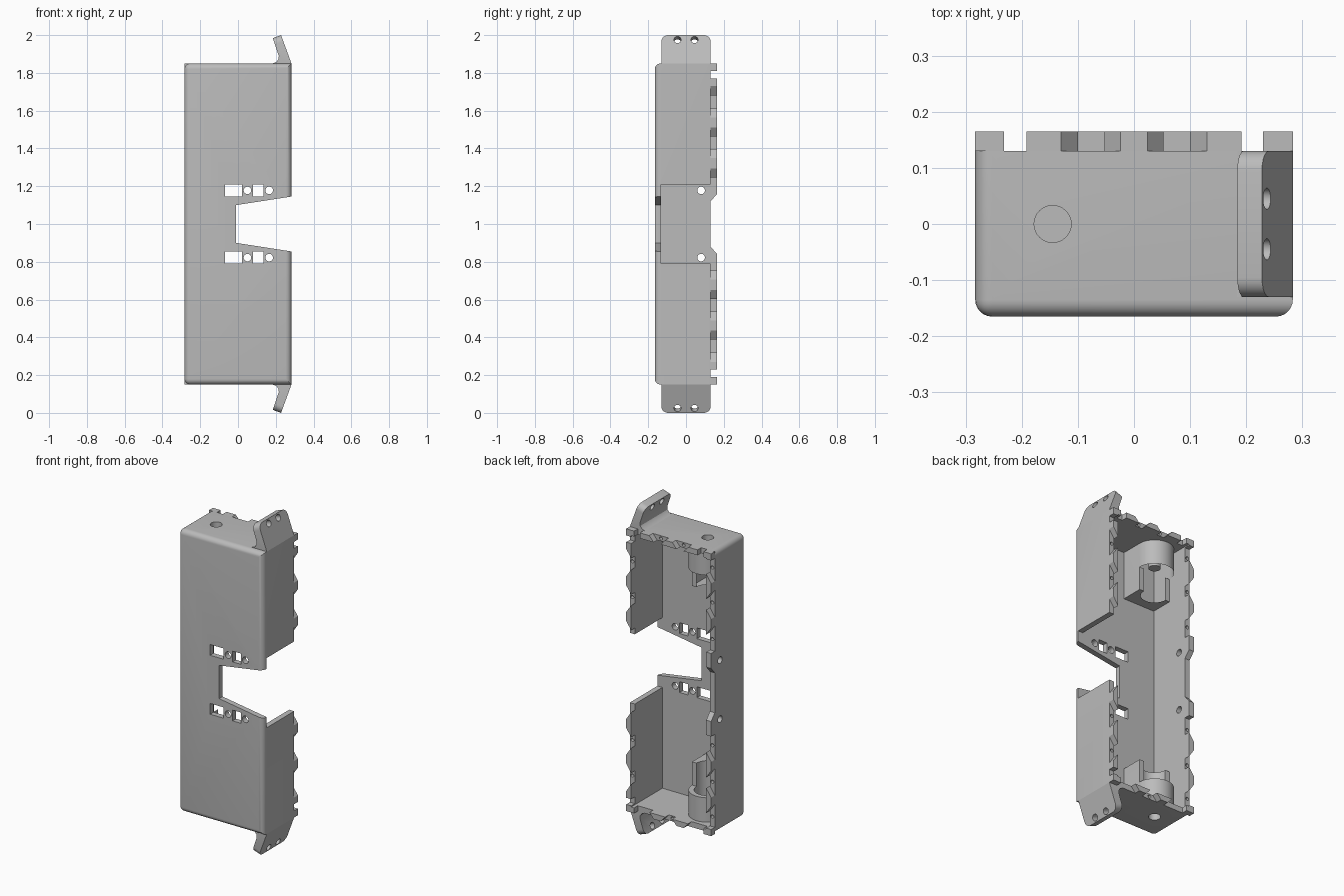
import bpy, bmesh, math
from mathutils import Vector

cube = bpy.data.objects.get("Cube")
if cube:
    bpy.data.objects.remove(cube, do_unlink=True)

mat = bpy.data.materials.new("plain grey")
mat.use_nodes = True
GREY = (0.5, 0.5, 0.5, 1)
mat.diffuse_color = GREY
mat.node_tree.nodes["Principled BSDF"].inputs["Base Color"].default_value = GREY

X0, X1, FRONT, RIM, TEETH = -0.283, 0.283, -0.165, 0.13, 0.165
LOW, HIGH, MID, WALL = 0.15, 1.85, 1.0, 0.033


def place(axis, u, v, w):
    """Point with w along the axis and u, v on the other two axes."""
    return {"x": (w, u, v), "y": (u, w, v), "z": (u, v, w)}[axis]


def finish(name, bm):
    bmesh.ops.recalc_face_normals(bm, faces=bm.faces)
    mesh = bpy.data.meshes.new(name)
    bm.to_mesh(mesh)
    bm.free()
    mesh.materials.append(mat)
    ob = bpy.data.objects.new(name, mesh)
    bpy.context.collection.objects.link(ob)
    return ob


def prism(name, pts, axis, a, b):
    bm = bmesh.new()
    ends = [[bm.verts.new(place(axis, u, v, w)) for u, v in pts] for w in (a, b)]
    bm.faces.new(ends[0])
    bm.faces.new(ends[1][::-1])
    for i in range(len(pts)):
        j = (i + 1) % len(pts)
        bm.faces.new((ends[0][i], ends[0][j], ends[1][j], ends[1][i]))
    return finish(name, bm)


def rect(u0, u1, v0, v1):
    return [(u0, v0), (u1, v0), (u1, v1), (u0, v1)]


def circle(u, v, r, n=32):
    return [(u + r * math.cos(2 * math.pi * i / n), v + r * math.sin(2 * math.pi * i / n))
            for i in range(n)]


def boolean(ob, tools, operation="DIFFERENCE"):
    bpy.context.view_layer.objects.active = ob
    for tool in tools:
        mod = ob.modifiers.new("bool", "BOOLEAN")
        mod.operation, mod.solver, mod.object = operation, "EXACT", tool
        bpy.ops.object.modifier_apply(modifier=mod.name)
        bpy.data.objects.remove(tool, do_unlink=True)


def smooth(ob):
    bpy.ops.object.select_all(action="DESELECT")
    ob.select_set(True)
    bpy.context.view_layer.objects.active = ob
    bpy.ops.object.shade_smooth_by_angle(angle=math.radians(30))


def flip(pts, side):
    """Mirror a (u, z) outline about the middle height."""
    return [(u, MID + side * (z - MID)) for u, z in pts]


# Housing: box with rounded front edges and rounded corners on its right
housing = prism("housing", rect(X0, X1, LOW, HIGH), "y", FRONT, RIM)
bm = bmesh.new()
bm.from_mesh(housing.data)
round_edges = []
for e in bm.edges:
    a, b = (v.co for v in e.verts)
    if max(a.y, b.y) < 0 or (a.x < 0 and b.x < 0 and abs(a.y - b.y) > 0.1):
        round_edges.append(e)
bmesh.ops.bevel(bm, geom=round_edges, offset=0.03, segments=6, profile=0.5, affect="EDGES")
bm.to_mesh(housing.data)
bm.free()

# Cavity, side gap and tapered front notch
cuts = [
    prism("cavity", rect(X0 + WALL, X1 - WALL, LOW + WALL, HIGH - WALL), "y", FRONT + WALL, 0.3),
    prism("side_gap", rect(FRONT + WALL, 0.3, MID - 0.21, MID + 0.21), "x", 0.2, 0.4),
    prism("notch", [(-0.01, MID - 0.1), (0.3, MID - 0.148), (0.3, MID + 0.148), (-0.01, MID + 0.1)],
          "y", -0.3, 0),
]
for s in (1, -1):
    # Connector windows and indicator holes, side hole, cable hole
    for x0, x1 in ((-0.07, 0.02), (0.08, 0.135)):
        cuts.append(prism("window", flip(rect(x0, x1, 1.145, 1.21), s), "y", -0.3, 0))
    for x in (0.05, 0.165):
        cuts.append(prism("round_hole", flip(circle(x, 1.178, 0.02), s), "y", -0.3, 0))
    cuts.append(prism("side_hole", flip(circle(0.08, 1.178, 0.02), s), "x", -0.4, -0.2))
    end = MID + s * 0.85
    cuts.append(prism("cable_hole", circle(-0.145, 0, 0.033), "z", end - 0.06, end + 0.06))
    # Small blind holes in the rim gaps
    for x, heights in ((X1 - WALL / 2, (1.645, 1.43)), (X0 + WALL / 2, (1.75, 1.54, 1.32))):
        for z in heights:
            cuts.append(prism("pin_hole", flip(circle(x, z, 0.01, 16), s), "y", 0.1, 0.2))
    for x in ((-0.076, 0.076) if s > 0 else (0,)):
        cuts.append(prism("pin_hole", circle(x, end - s * WALL / 2, 0.01, 16), "y", 0.1, 0.2))
boolean(housing, cuts)
smooth(housing)


# Interlocking rim teeth, narrow outside and wide inside
def tooth(name, o0, o1, i0, i1, outer, inner, along_x):
    pts = [(o0, outer), (o1, outer), (i1, inner), (i0, inner)]
    if not along_x:
        pts = [(b, a) for a, b in pts]
    return prism(name, pts, "y", RIM, TEETH)


for s in (1, -1):
    end = MID + s * 0.85
    inner = end - s * WALL
    # End walls
    prism("corner_tooth", rect(X0, -0.232, *sorted((end, inner))), "y", RIM, TEETH)
    prism("corner_tooth", rect(0.23, X1, *sorted((end, inner))), "y", RIM, TEETH)
    if s > 0:
        tooth("end_tooth", -0.024, 0.024, -0.053, 0.053, end, inner, True)
        for m in (1, -1):
            tooth("end_tooth", m * 0.13, m * 0.192, m * 0.1, m * 0.192, end, inner, True)
    else:
        for m in (1, -1):
            c = m * 0.076
            tooth("end_tooth", c - 0.024, c + 0.024, c - 0.053, c + 0.053, end, inner, True)
    # Side walls
    for wall, centres in ((X1, (1.537, 1.322)), (X0, (1.645, 1.43))):
        m = 1 if wall > 0 else -1
        inside = wall - m * WALL
        prism("side_corner_tooth", rect(*sorted((wall, inside)), *sorted((inner, MID + s * 0.81))),
              "y", RIM, TEETH)
        for z in centres:
            c = MID + s * (z - MID)
            tooth("side_tooth", c - 0.027, c + 0.027, c - 0.075, c + 0.075, wall, inside, False)
    tooth("side_tooth", MID + s * 0.73, MID + s * 0.77, MID + s * 0.68, MID + s * 0.77,
          X1, X1 - WALL, False)
    # Ramped block beside the side hole
    prism("ramp_tooth", flip([(RIM, 1.12), (TEETH, 1.16), (TEETH, 1.25), (RIM, 1.25)], s),
          "x", X0, X0 + WALL)

    # Mounting ear, bent inward, with rounded tips and two screw holes
    ear = prism("mounting_ear", flip([(0.283, 1.85), (0.228, 2.0), (0.184, 1.984), (0.216, 1.89),
                                      (0.214, 1.872), (0.203, 1.858), (0.184, 1.85)], s),
                "y", -0.13, 0.13)
    bm = bmesh.new()
    bm.from_mesh(ear.data)
    tips = [e for e in bm.edges if abs(e.verts[0].co.y - e.verts[1].co.y) < 0.01
            and all(abs(v.co.z - MID) > 0.98 for v in e.verts)]
    bmesh.ops.bevel(bm, geom=tips, offset=0.035, segments=5, profile=0.5, affect="EDGES")
    bm.to_mesh(ear.data)
    bm.free()
    drills = []
    for y in (-0.045, 0.045):
        drill = prism("drill", circle(y, 0, 0.019, 24), "x", -0.1, 0.1)
        drill.rotation_euler.y = -s * math.radians(20)
        drill.location = Vector((0.216, 0, MID + s * 0.968))
        drills.append(drill)
    bpy.context.view_layer.update()
    boolean(ear, drills)
    smooth(ear)

    # Cable holder: short full barrel, longer front half, bored through
    z = [MID + s * d for d in (0.818, 0.67, 0.53, 0.78)]
    holder = prism("cable_holder", circle(-0.145, 0, 0.105, 48), "z", z[0], z[1])
    cradle = prism("cradle", rect(X0 + WALL, -0.04, FRONT + WALL, 0), "z", z[0], z[2])
    boolean(holder, [cradle], "UNION")
    boolean(holder, [prism("bore", circle(-0.145, 0, 0.075), "z", z[3], MID + s * 0.5),
                     prism("bore", circle(-0.145, 0, 0.033), "z", MID + s * 0.7, MID + s * 0.9)])
    smooth(holder)
